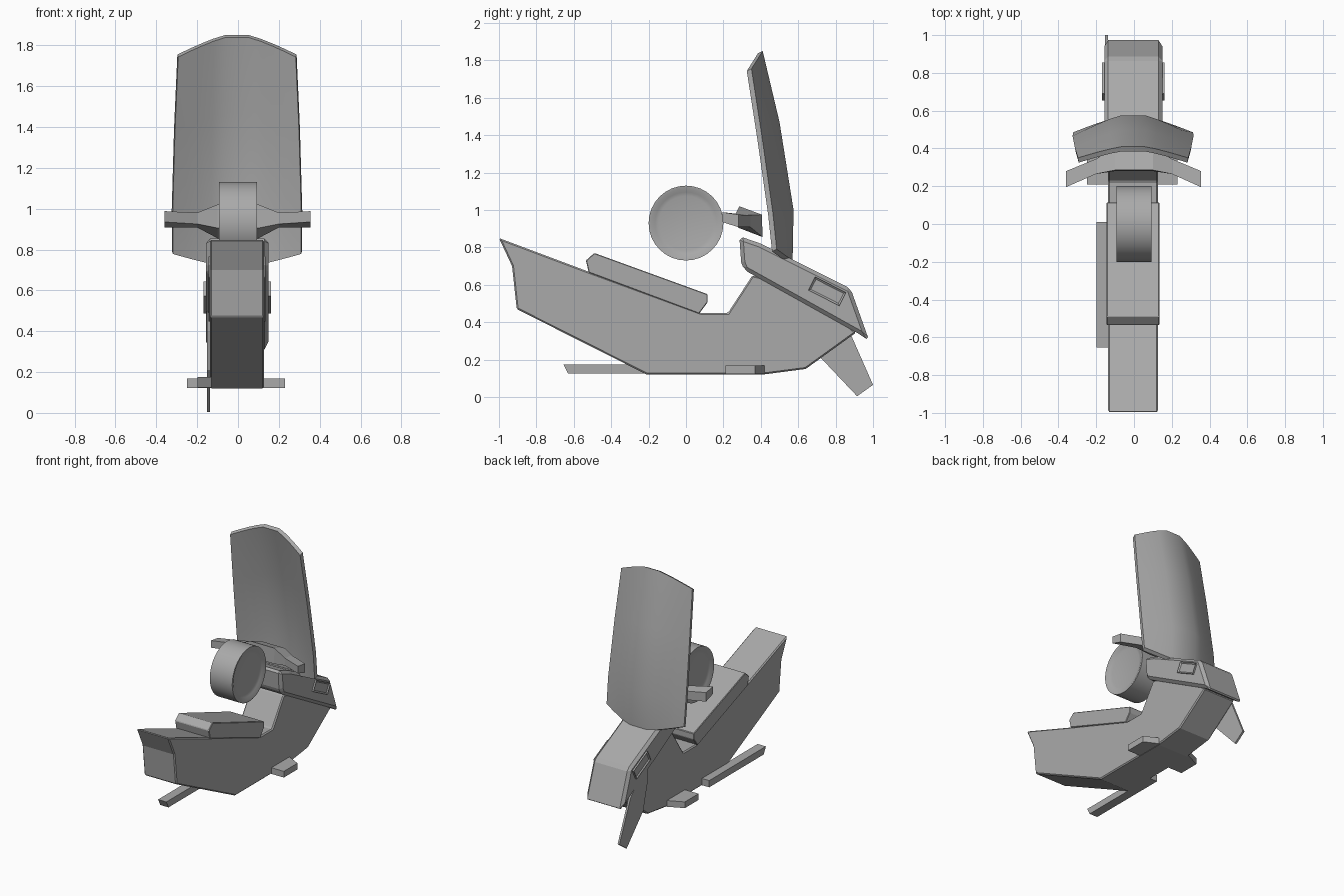
import bpy, bmesh, math
from mathutils import Matrix, Vector

cube = bpy.data.objects.get("Cube")
if cube:
    bpy.data.objects.remove(cube, do_unlink=True)

GREY = (0.4, 0.4, 0.4, 1)
mat = bpy.data.materials.new("plain grey")
mat.use_nodes = True
mat.diffuse_color = GREY
mat.node_tree.nodes["Principled BSDF"].inputs["Base Color"].default_value = GREY


def finish(name, bm, bevel=0, smooth=None):
    bmesh.ops.recalc_face_normals(bm, faces=bm.faces)
    me = bpy.data.meshes.new(name)
    bm.to_mesh(me)
    bm.free()
    me.materials.append(mat)
    ob = bpy.data.objects.new(name, me)
    bpy.context.collection.objects.link(ob)
    if bevel:
        mod = ob.modifiers.new("Bevel", 'BEVEL')
        mod.width = bevel
        mod.segments = 1
        mod.limit_method = 'ANGLE'
    if smooth:
        bpy.ops.object.select_all(action='DESELECT')
        ob.select_set(True)
        bpy.context.view_layer.objects.active = ob
        bpy.ops.object.shade_smooth_by_angle(angle=math.radians(smooth))
    return ob


def loft(name, sections, bevel=0):
    """Skin a row of matching closed sections and cap both ends."""
    bm = bmesh.new()
    rings = [[bm.verts.new(p) for p in s] for s in sections]
    n = len(rings[0])
    for a, b in zip(rings, rings[1:]):
        for i in range(n):
            j = (i + 1) % n
            bm.faces.new((a[i], a[j], b[j], b[i]))
    bm.faces.new(rings[0])
    bm.faces.new(rings[-1])
    return finish(name, bm, bevel)


def extrude(name, profile, x0, x1, bevel=0):
    """Side profile (y, z) extruded across x."""
    return loft(name, [[(x, y, z) for y, z in profile] for x in (x0, x1)], bevel)


# Hull and seat
extrude("body", [(-1, .85), (-.52, .67), (.08, .45), (.225, .45), (.355, .65),
                 (.6, .6), (.91, .345), (.64, .15), (.41, .12), (-.21, .12),
                 (-.905, .47), (-.93, .70)], -.138, .128, .008)
extrude("seat", [(-.535, .73), (-.49, .77), (.115, .55), (.115, .505), (.07, .445),
                 (-.52, .665)], -.145, .135, .004)

# Tail cover with a raised panel frame on each side
extrude("tail_cover", [(.285, .86), (.4, .82), (.88, .58), (.98, .30), (.92, .34),
                       (.31, .68), (.295, .72)], -.157, .150, .02)
for side, x in (("right", -.157), ("left", .150)):
    bm = bmesh.new()
    bmesh.ops.create_cube(bm, size=1, matrix=Matrix.Translation((x, .755, .565))
                          @ Matrix.Rotation(math.radians(-27), 4, 'X')
                          @ Matrix.Diagonal((.025, .185, .08, 1)))
    bm.faces.ensure_lookup_table()
    bm.normal_update()
    sign = 1 if x > 0 else -1
    outer = [f for f in bm.faces if f.normal.x * sign > .9]
    bmesh.ops.inset_region(bm, faces=outer, thickness=.014)
    bmesh.ops.translate(bm, verts=outer[0].verts, vec=(-sign * .008, 0, 0))
    finish(side + "_panel_frame", bm)

# Round drum with dished ends
PROFILE = [(0, .075), (.145, .075), (.165, .08), (.185, .09), (.2, .092)]
bm = bmesh.new()
path = [(r, x) for r, x in PROFILE] + [(r, -x) for r, x in reversed(PROFILE)]
verts = [bm.verts.new((x, 0, .93 + r)) for r, x in path]
edges = [bm.edges.new(p) for p in zip(verts, verts[1:])]
bmesh.ops.spin(bm, geom=verts + edges, cent=(0, 0, .93), axis=(1, 0, 0),
               angle=math.tau, steps=32)
bmesh.ops.remove_doubles(bm, verts=bm.verts, dist=.0005)
finish("front_drum", bm, smooth=40)

# Swept handlebar, flared at the centre
GRIP = [(.195, .988), (.28, .975), (.28, .908), (.195, .935)]
NECK = [(.265, .98), (.345, .972), (.345, .908), (.265, .925)]
HUB = [(.285, 1.02), (.405, .975), (.41, .855), (.28, .905)]
stations = [(-.36, GRIP), (-.2, NECK), (-.1, HUB), (.1, HUB), (.2, NECK), (.355, GRIP)]
loft("handlebar", [[(x, y, z) for y, z in s] for x, s in stations])

# Tall curved back shield: rows of centre y, z, edge y, z and half width
ROWS = [(.41, 1.85, .35, 1.755, .292), (.50, 1.47, .405, 1.4, .308),
        (.575, 1.0, .465, .98, .32), (.57, .73, .485, .79, .318)]
STEPS = 10
bm = bmesh.new()
grid = []
for cy, cz, ey, ez, half in ROWS:
    row = []
    for i in range(STEPS + 1):
        u = 2 * i / STEPS - 1
        f = max(0, abs(u) - .2) / .8
        f = f ** 1.2
        row.append(bm.verts.new((u * half - .005, cy + (ey - cy) * f, cz + (ez - cz) * f)))
    grid.append(row)
for a, b in zip(grid, grid[1:]):
    for i in range(STEPS):
        bm.faces.new((a[i], a[i + 1], b[i + 1], b[i]))
# Thicken towards the front
bmesh.ops.recalc_face_normals(bm, faces=bm.faces)
shell = bmesh.ops.extrude_face_region(bm, geom=bm.faces[:])
front = [v for v in shell["geom"] if isinstance(v, bmesh.types.BMVert)]
bmesh.ops.translate(bm, verts=front, vec=(0, -.025, -.012))
for v in front:
    v.co.x *= .985
finish("back_shield", bm, smooth=35)

# Foot pegs with a cut rear corner
for side, inner, tip in (("right", -.12, -.25), ("left", .11, .23)):
    outline = [(inner, .21), (tip, .21), (tip, .37), (inner, .43)]
    loft(side + "_foot_peg", [[(x, y, z) for x, y in outline] for z in (.122, .168)])

# Rod along the lower right side and tail fin
extrude("side_rod", [(-.655, .175), (.01, .175), (.01, .125), (-.63, .125)], -.198, -.13)
extrude("tail_fin", [(.915, .004), (1, .065), (.87, .36), (.70, .56), (.66, .56),
                     (.67, .4), (.72, .21)], -.153, -.138)
